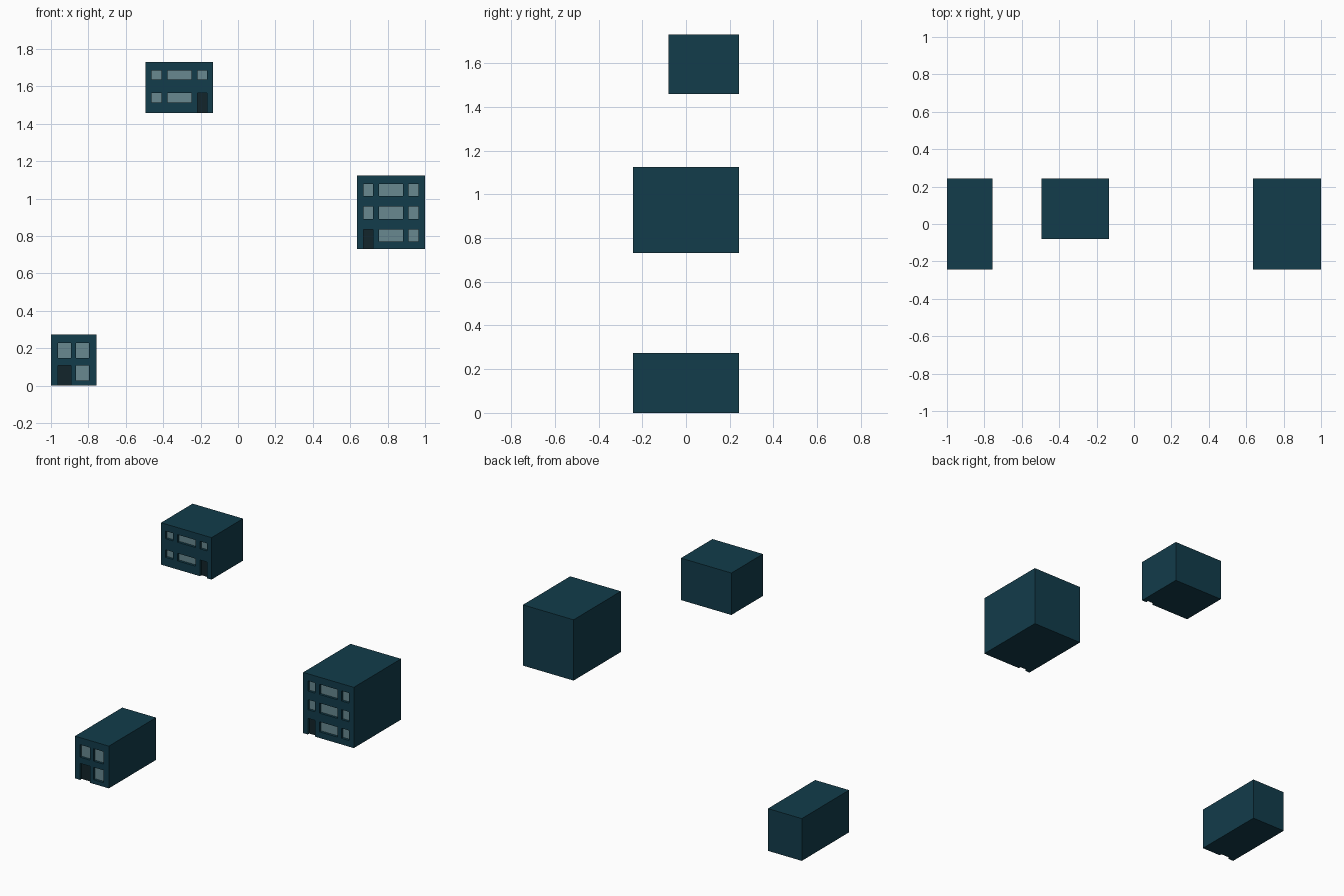
import bpy, bmesh
from mathutils import Matrix, Vector

if "Cube" in bpy.data.objects:
    bpy.data.objects.remove(bpy.data.objects["Cube"])

DEPTH = 0.02   # window and door recess
PANE = 0.004   # pane thickness
FRONT_OUT = 0.05


def material(name, rgb):
    m = bpy.data.materials.new(name)
    m.diffuse_color = (*rgb, 1)
    m.use_nodes = True
    m.node_tree.nodes["Principled BSDF"].inputs["Base Color"].default_value = m.diffuse_color
    return m


WALL = material("dark_teal_wall", (0.006, 0.045, 0.070))
GLASS = material("pale_glass", (0.14, 0.25, 0.28))
DOOR = material("dark_door", (0.006, 0.018, 0.024))


def boxes(name, bounds, mat):
    """One object made of boxes given as (x0, x1, y0, y1, z0, z1)."""
    bm = bmesh.new()
    for x0, x1, y0, y1, z0, z1 in bounds:
        centre = Vector((x0 + x1, y0 + y1, z0 + z1)) / 2
        size = Matrix.Diagonal((x1 - x0, y1 - y0, z1 - z0, 1))
        bmesh.ops.create_cube(bm, size=1, matrix=Matrix.Translation(centre) @ size)
    mesh = bpy.data.meshes.new(name)
    bm.to_mesh(mesh)
    bm.free()
    mesh.materials.append(mat)
    ob = bpy.data.objects.new(name, mesh)
    bpy.context.collection.objects.link(ob)
    return ob


def building(name, x, y, z, columns, rows, door_column):
    """Box with recessed windows; the door replaces one window of the lowest row."""
    # openings
    windows = [(c, r) for i, r in enumerate(rows) for j, c in enumerate(columns)
               if not (i == 0 and j == door_column)]
    door = (columns[door_column], (z[0], rows[0][1]))
    back = y[0] + DEPTH

    # wall block with cut recesses
    body = boxes(name + "_walls", [(*x, *y, *z)], WALL)
    cuts = [(*c, y[0] - FRONT_OUT, back, *r) for c, r in windows]
    cuts.append((*door[0], y[0] - FRONT_OUT, back, z[0] - 0.05, door[1][1]))
    cutter = boxes(name + "_cutter", cuts, WALL)
    cutter.hide_render = True
    mod = body.modifiers.new("openings", 'BOOLEAN')
    mod.operation = 'DIFFERENCE'
    mod.solver = 'EXACT'
    mod.object = cutter
    bpy.context.view_layer.objects.active = body
    bpy.ops.object.modifier_apply(modifier=mod.name)
    bpy.data.objects.remove(cutter)

    # panes and door leaf at the back of the recesses
    boxes(name + "_windows", [(*c, back - PANE, back, *r) for c, r in windows], GLASS)
    boxes(name + "_door", [(*door[0], back - PANE, back, *door[1])], DOOR)


# small narrow house, bottom left
building("narrow_house", (-1.0, -0.757), (-0.242, 0.242), (0, 0.274),
         [(-0.963, -0.893), (-0.866, -0.797)],
         [(0.027, 0.107), (0.147, 0.228)], 0)

# wide two-storey house, top
building("wide_house", (-0.495, -0.133), (-0.081, 0.242), (1.459, 1.731),
         [(-0.462, -0.409), (-0.377, -0.249), (-0.217, -0.166)],
         [(1.515, 1.564), (1.636, 1.685)], 2)

# three-storey block, right
building("three_storey_block", (0.637, 1.0), (-0.242, 0.242), (0.731, 1.125),
         [(0.670, 0.722), (0.754, 0.882), (0.912, 0.965)],
         [(0.771, 0.836), (0.892, 0.957), (1.013, 1.079)], 0)
